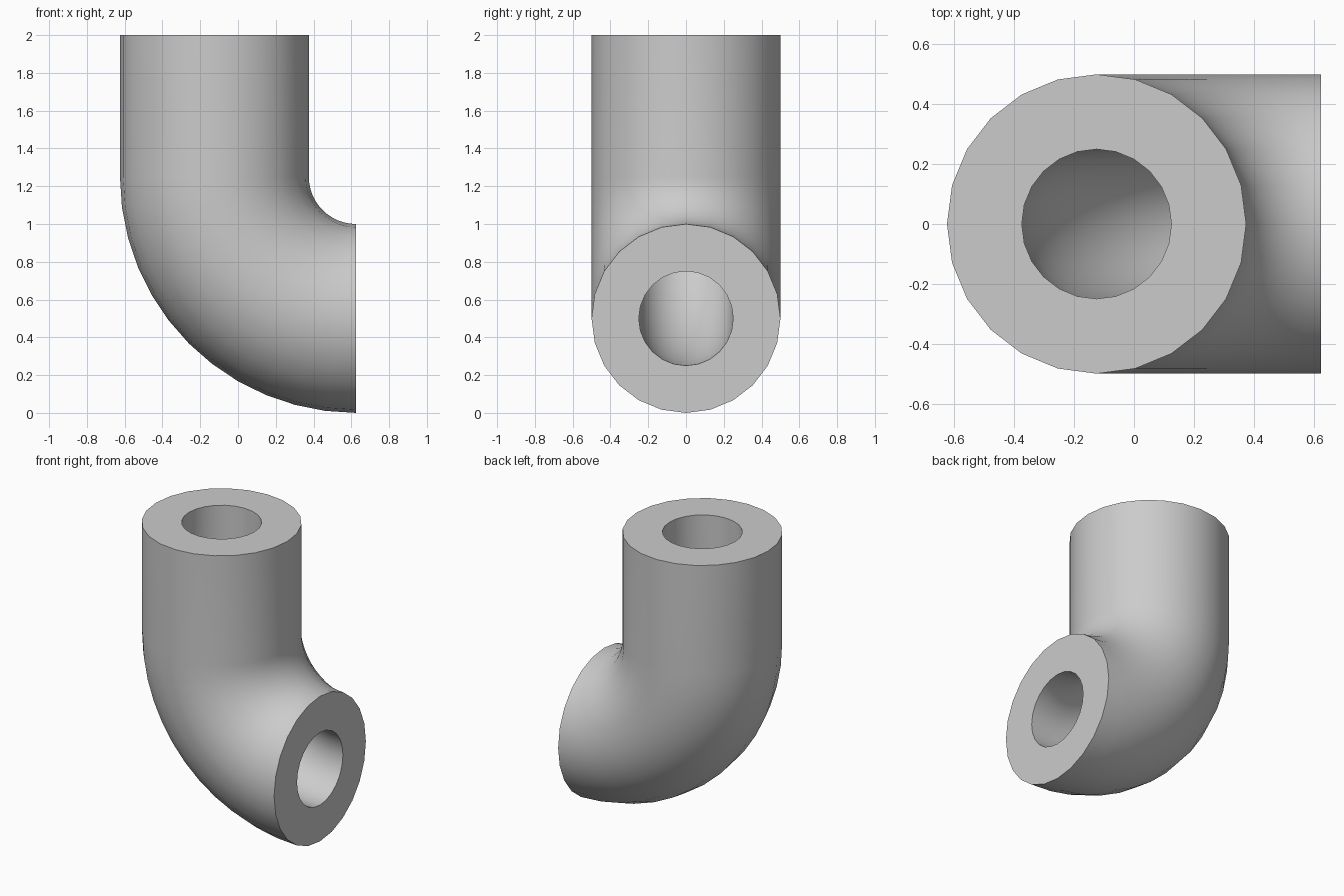
import bpy, bmesh, math

SIDES, BEND_STEPS = 24, 12
OUTER, INNER = 0.5, 0.25          # pipe radii
BEND = 0.75                       # centreline radius of the elbow
CX, CZ, TOP = 0.625, 1.25, 2.0    # bend centre and pipe top

cube = bpy.data.objects.get("Cube")
if cube:
    bpy.data.objects.remove(cube, do_unlink=True)

grey = bpy.data.materials.new("grey")
grey.use_nodes = True
colour = (0.6, 0.6, 0.6, 1)
grey.diffuse_color = colour
grey.node_tree.nodes["Principled BSDF"].inputs["Base Color"].default_value = colour

bm = bmesh.new()


def ring(radius, angle, lift=0.0):
    """Circle of vertices across the pipe at a bend angle (0 = upright)."""
    verts = []
    for i in range(SIDES):
        t = 2 * math.pi * i / SIDES
        reach = BEND + radius * math.cos(t)
        verts.append(bm.verts.new((CX - reach * math.cos(angle),
                                   radius * math.sin(t),
                                   CZ - reach * math.sin(angle) + lift)))
    return verts


def bridge(a, b):
    for i in range(SIDES):
        j = (i + 1) % SIDES
        bm.faces.new((a[i], a[j], b[j], b[i]))


def wall(radius):
    """Straight pipe followed by the quarter bend."""
    rings = [ring(radius, 0, TOP - CZ)]
    rings += [ring(radius, math.pi / 2 * k / BEND_STEPS) for k in range(BEND_STEPS + 1)]
    for a, b in zip(rings, rings[1:]):
        bridge(a, b)
    return rings


# Outer wall, bore and the two flat end faces
outside, bore = wall(OUTER), wall(INNER)
for end in (0, -1):
    bridge(outside[end], bore[end])
bmesh.ops.recalc_face_normals(bm, faces=bm.faces)

mesh = bpy.data.meshes.new("pipe_elbow")
bm.to_mesh(mesh)
bm.free()
mesh.materials.append(grey)
pipe = bpy.data.objects.new("pipe_elbow", mesh)
bpy.context.collection.objects.link(pipe)

# Smooth walls with crisp end rims
bpy.ops.object.select_all(action="DESELECT")
pipe.select_set(True)
bpy.context.view_layer.objects.active = pipe
bpy.ops.object.shade_smooth_by_angle(angle=math.radians(40))
